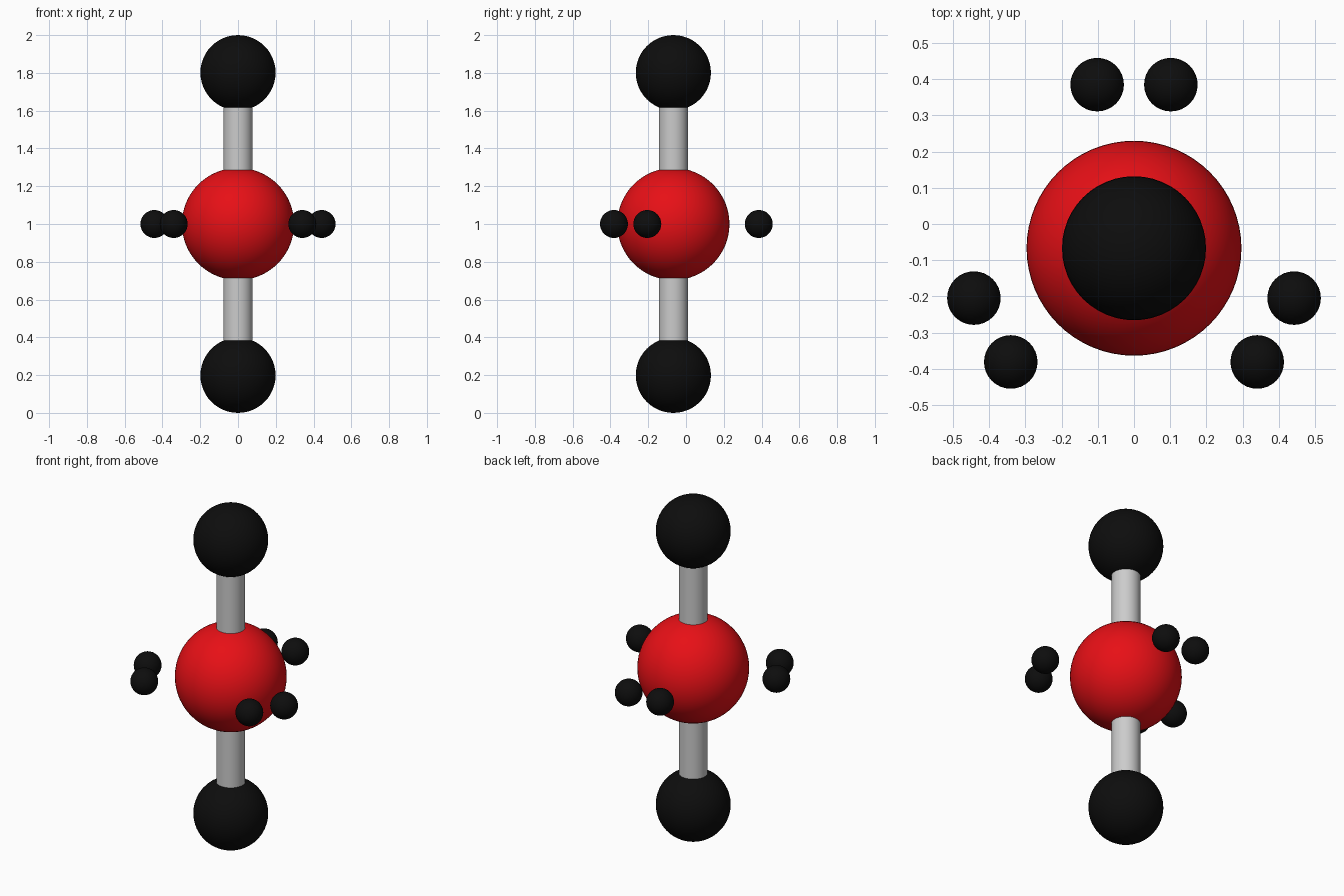
import bpy
from math import radians, sin, cos

if "Cube" in bpy.data.objects:
    bpy.data.objects.remove(bpy.data.objects["Cube"])

CY = -0.067   # molecule axis in y


def material(name, color):
    m = bpy.data.materials.new(name)
    m.diffuse_color = color
    m.use_nodes = True
    m.node_tree.nodes["Principled BSDF"].inputs["Base Color"].default_value = m.diffuse_color
    return m


red = material("red", (0.8, 0.005, 0.008, 1))
black = material("black", (0.004, 0.004, 0.004, 1))


def ball(name, radius, loc, mat, segments=48):
    bpy.ops.mesh.primitive_uv_sphere_add(
        segments=segments, ring_count=segments // 2, radius=radius, location=loc)
    ob = bpy.context.object
    ob.name = name
    ob.data.materials.append(mat)
    bpy.ops.object.shade_smooth()


# Central atom
ball("central_atom", 0.297, (0, CY, 1), red, 64)

# Outer atoms and their bonds, above and below
for label, side in (("upper", 1), ("lower", -1)):
    ball(label + "_atom", 0.199, (0, CY, 1 + side * 0.801), black)
    bpy.ops.mesh.primitive_cylinder_add(
        vertices=48, radius=0.077, depth=0.8, location=(0, CY, 1 + side * 0.4))
    bpy.context.object.name = label + "_bond"
    bpy.ops.object.shade_smooth_by_angle()

# Three lone pairs of electrons around the equator
for i in range(3):
    for j, offset in enumerate((-12.7, 12.7)):
        a = radians(90 + 120 * i + offset)
        ball(f"electron_{i + 1}_{j + 1}", 0.074,
             (0.4635 * cos(a), CY + 0.4635 * sin(a), 1), black, 32)
